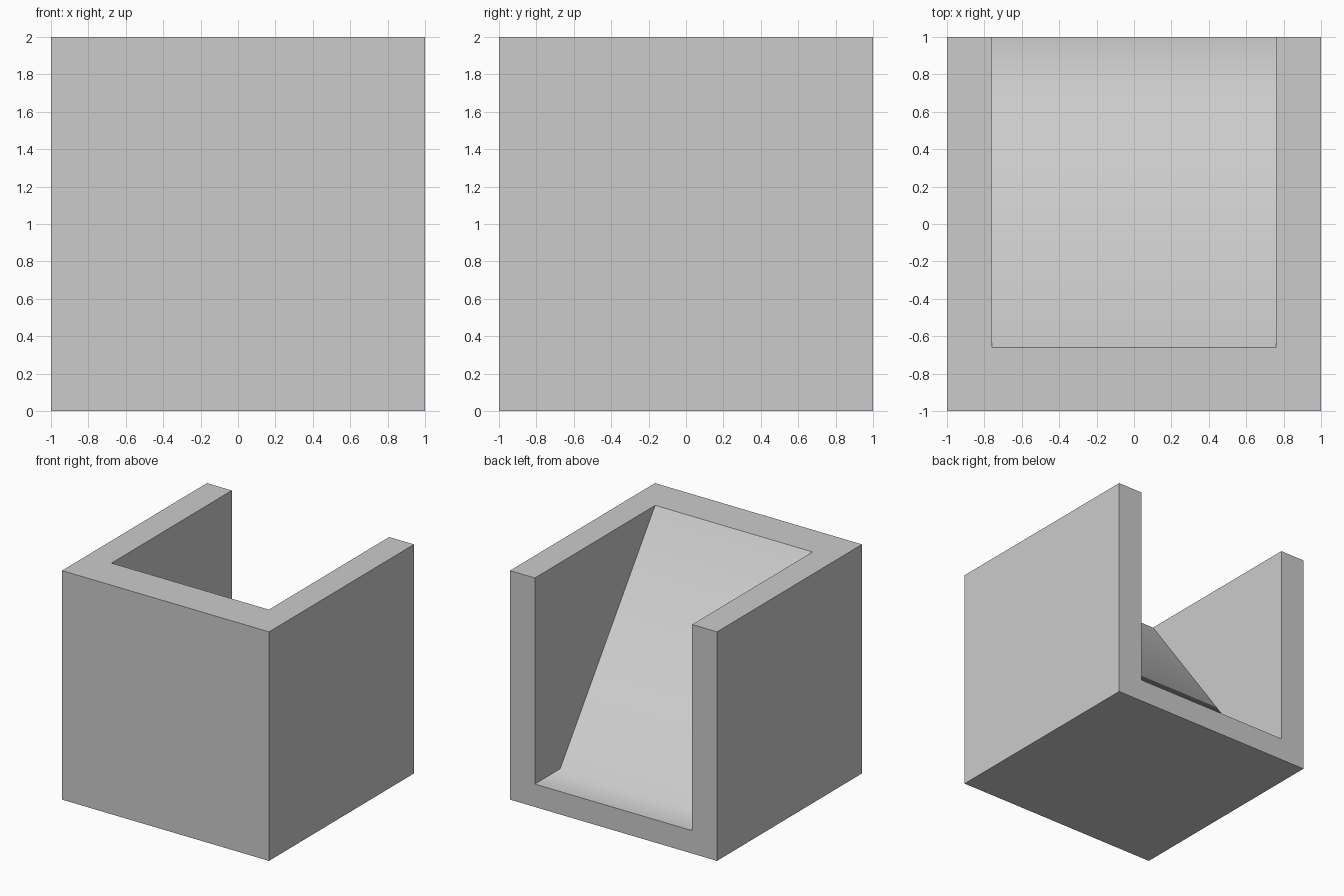
import bpy
import bmesh

default = bpy.data.objects.get("Cube")
if default:
    bpy.data.objects.remove(default, do_unlink=True)

GREY = (0.6, 0.6, 0.6, 1.0)
grey = bpy.data.materials.new("plain grey")
grey.use_nodes = True
grey.diffuse_color = GREY
grey.node_tree.nodes["Principled BSDF"].inputs["Base Color"].default_value = GREY


def prism(name, profile, half_width):
    """Extrude a (y, z) profile symmetrically along x."""
    bm = bmesh.new()
    face = bm.faces.new([bm.verts.new((-half_width, y, z)) for y, z in profile])
    swept = bmesh.ops.extrude_face_region(bm, geom=[face])["geom"]
    moved = [g for g in swept if isinstance(g, bmesh.types.BMVert)]
    bmesh.ops.translate(bm, vec=(2 * half_width, 0, 0), verts=moved)
    bmesh.ops.recalc_face_normals(bm, faces=bm.faces)
    mesh = bpy.data.meshes.new(name)
    bm.to_mesh(mesh)
    bm.free()
    mesh.materials.append(grey)
    obj = bpy.data.objects.new(name, mesh)
    bpy.context.collection.objects.link(obj)
    return obj


# Solid cube
block = prism("ramp_block", [(-1, 0), (1, 0), (1, 2), (-1, 2)], 1)

# Channel open at the top and back: short level floor, then a straight ramp
FLOOR, KINK, LIP = 0.2, 0.65, -0.66
OVER = 0.5
slope = (LIP - KINK) / (2 - FLOOR)
cutter = prism("channel_cutter", [(1 + OVER, FLOOR), (KINK, FLOOR),
                                  (LIP + slope * OVER, 2 + OVER),
                                  (1 + OVER, 2 + OVER)], 0.76)
cutter.hide_render = True

cut = block.modifiers.new("channel", 'BOOLEAN')
cut.operation = 'DIFFERENCE'
cut.solver = 'EXACT'
cut.object = cutter
bpy.context.view_layer.objects.active = block
bpy.ops.object.modifier_apply(modifier=cut.name)
bpy.data.objects.remove(cutter, do_unlink=True)

# Floor and ramp blend smoothly into each other; everything else stays flat
for poly in block.data.polygons:
    poly.use_smooth = poly.normal.z > 0.3 and poly.center.z < 1.9
